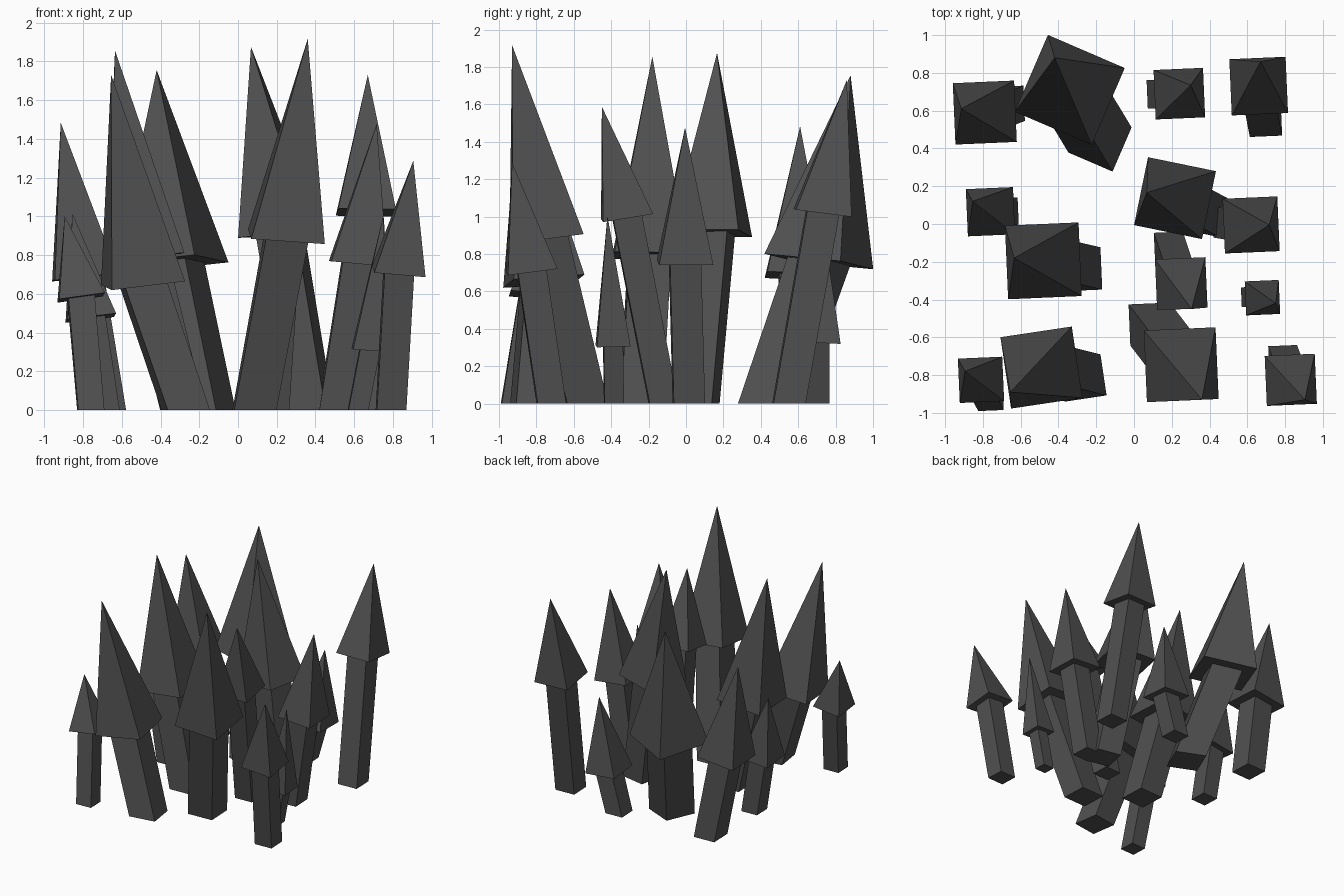
import bpy, bmesh, math
from mathutils import Vector

if "Cube" in bpy.data.objects:
    bpy.data.objects.remove(bpy.data.objects["Cube"])

# Each spike: stem foot (x, y), neck centre (x, y, z), head width, tip (x, y, z)
SPIKES = [
    ((-.18, .445), (-.34, .71, .76), .443, (-.42, .88, 1.755)),
    ((.37, .055), (.217, .137, .91), .367, (.067, .166, 1.875)),
    ((-.27, -.815), (-.49, -.76, .655), .382, (-.655, -.89, 1.73)),
    ((-.675, .635), (-.79, .59, .685), .325, (-.915, .61, 1.483)),
    ((.145, .69), (.24, .69, .335), .262, (.30, .735, .95)),
    ((.695, .55), (.66, .73, 1.02), .298, (.67, .86, 1.73)),
    ((-.685, .065), (-.76, .065, .475), .25, (-.855, .12, 1.015)),
    ((-.285, -.24), (-.48, -.195, .79), .39, (-.635, -.18, 1.856)),
    ((.50, .015), (.62, -.005, .755), .29, (.716, -.005, 1.477)),
    ((.185, -.12), (.25, -.315, 1.0), .267, (.305, -.45, 1.588)),
    ((.62, -.385), (.68, -.39, .31), .18, (.75, -.42, 1.005)),
    ((-.76, -.92), (-.81, -.825, .58), .235, (-.895, -.78, 1.0)),
    ((.085, -.53), (.25, -.745, .895), .38, (.36, -.93, 1.917)),
    ((.79, -.72), (.83, -.825, .715), .265, (.905, -.93, 1.287)),
]
TURNS = (-23.3, -11.6, 8.5)  # the first three are turned, the rest only slightly
SLIGHT_TURN = 2.5
STEM_RATIO = .575            # stem width relative to head width


def square(bm, centre, width, turn, lean=(0, 0)):
    """Ring of four vertices on a plane tipped towards the lean."""
    ring = []
    for i in range(4):
        a = math.radians(turn + 45 + 90 * i)
        dx, dy = math.cos(a) * width / 2 ** .5, math.sin(a) * width / 2 ** .5
        dz = -(dx * lean[0] + dy * lean[1])
        ring.append(bm.verts.new(Vector(centre) + Vector((dx, dy, dz))))
    return ring


def finish(bm, name):
    bmesh.ops.recalc_face_normals(bm, faces=bm.faces)
    mesh = bpy.data.meshes.new(name)
    bm.to_mesh(mesh)
    bm.free()
    obj = bpy.data.objects.new(name, mesh)
    bpy.context.collection.objects.link(obj)
    mat = bpy.data.materials.get("dark_grey") or bpy.data.materials.new("dark_grey")
    mat.diffuse_color = (.08, .08, .08, 1)
    mat.use_nodes = True
    mat.node_tree.nodes["Principled BSDF"].inputs["Base Color"].default_value = mat.diffuse_color
    mesh.materials.append(mat)


for n, (foot, neck, head_w, tip) in enumerate(SPIKES):
    turn = TURNS[n] if n < len(TURNS) else SLIGHT_TURN
    lean = [.7 * (tip[k] - neck[k]) / (tip[2] - neck[2]) for k in (0, 1)]

    # Leaning square stem with a flat foot
    bm = bmesh.new()
    low = square(bm, (*foot, 0), head_w * STEM_RATIO, turn)
    high = square(bm, neck, head_w * STEM_RATIO, turn, lean)
    bm.faces.new(low)
    bm.faces.new(high)
    for i in range(4):
        j = (i + 1) % 4
        bm.faces.new((low[i], low[j], high[j], high[i]))
    finish(bm, f"spike_stem_{n + 1}")

    # Four-sided pointed head
    bm = bmesh.new()
    rim = square(bm, neck, head_w, turn, lean)
    top = bm.verts.new(tip)
    bm.faces.new(rim)
    for i in range(4):
        bm.faces.new((rim[i], rim[(i + 1) % 4], top))
    finish(bm, f"spike_head_{n + 1}")
